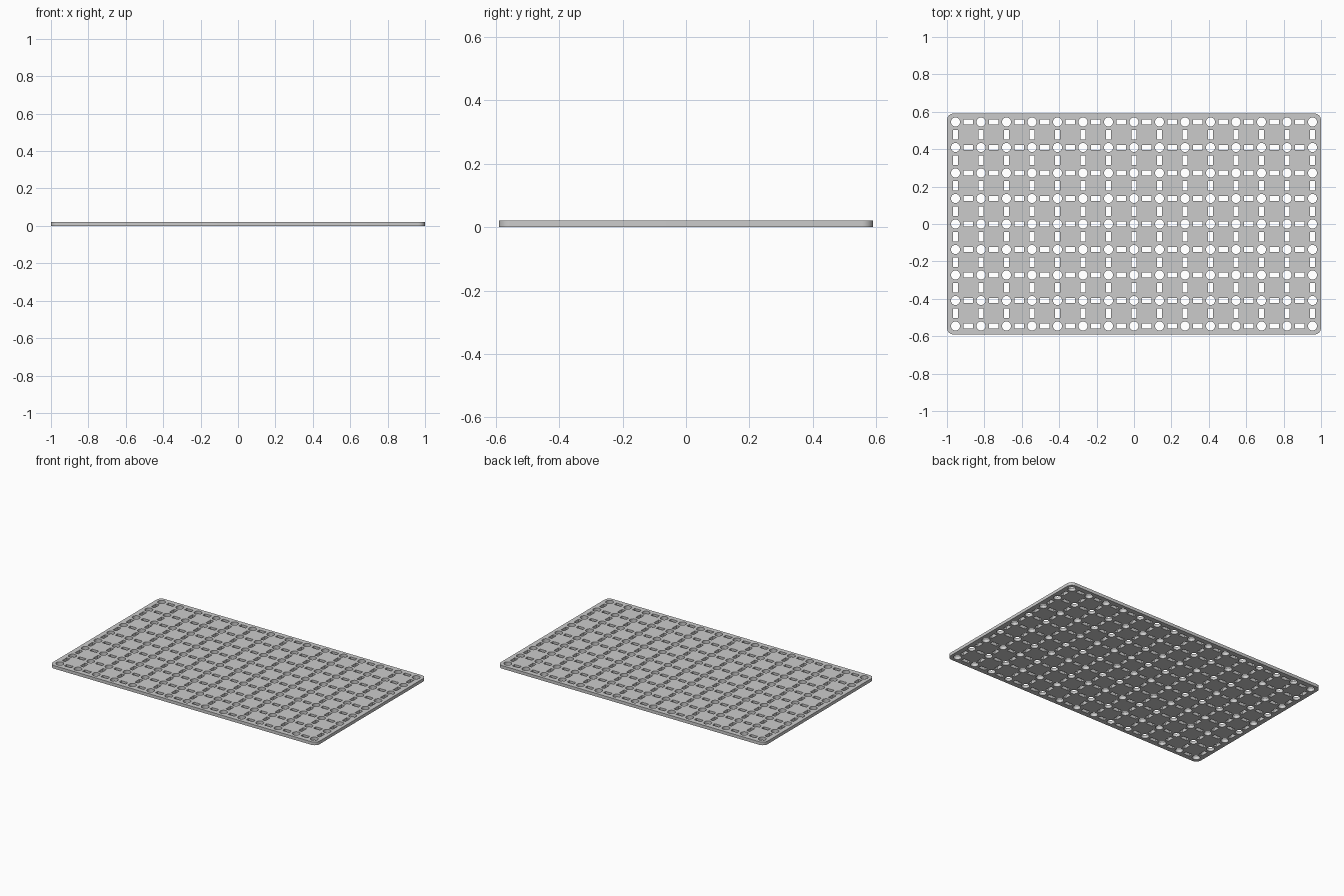
import bpy
from math import cos, sin, pi, radians
from mathutils import Vector
from mathutils.geometry import delaunay_2d_cdt

if "Cube" in bpy.data.objects:
    bpy.data.objects.remove(bpy.data.objects["Cube"])

PITCH = 1.5 / 11          # grid spacing of the round holes
NX, NY = 15, 9
HX, HY = 1.0, 0.591       # half size of the plate
THICK = 0.021
CORNER = 0.036
HOLE_R = 0.0245
SLOT_L, SLOT_W = 0.05, 0.025


def circle(cx, cy, r, n=24):
    return [(cx + r * cos(2 * pi * i / n), cy + r * sin(2 * pi * i / n)) for i in range(n)]


def rect(cx, cy, w, h):
    return [(cx + sx * w / 2, cy + sy * h / 2) for sx, sy in ((-1, -1), (1, -1), (1, 1), (-1, 1))]


def rounded_rect(hx, hy, r, n=8):
    pts = []
    for k, (sx, sy) in enumerate(((1, 1), (-1, 1), (-1, -1), (1, -1))):
        for i in range(n + 1):
            a = (k + i / n) * pi / 2
            pts.append((sx * (hx - r) + r * cos(a), sy * (hy - r) + r * sin(a)))
    return pts


# Outline first, then every round hole and the slots between neighbours
loops = [rounded_rect(HX, HY, CORNER)]
for i in range(NX):
    for j in range(NY):
        x = (i - (NX - 1) / 2) * PITCH
        y = (j - (NY - 1) / 2) * PITCH
        loops.append(circle(x, y, HOLE_R))
        if i < NX - 1:
            loops.append(rect(x + PITCH / 2, y, SLOT_L, SLOT_W))
        if j < NY - 1:
            loops.append(rect(x, y + PITCH / 2, SLOT_W, SLOT_L))

points, edges, owner = [], [], []
for k, loop in enumerate(loops):
    base, n = len(points), len(loop)
    points += [Vector(p) for p in loop]
    edges += [(base + i, base + (i + 1) % n) for i in range(n)]
    owner += [k] * n

# Triangulate the sheet, dropping the triangles that lie inside a hole
verts, _, tris, orig, _, _ = delaunay_2d_cdt(points, edges, [], 0, 1e-6)
loop_of = [owner[o[0]] if o else -1 for o in orig]


def is_solid(face):
    ids = {loop_of[v] for v in face}
    return len(ids) > 1 or 0 in ids


mesh = bpy.data.meshes.new("perforated_plate")
mesh.from_pydata([(v.x, v.y, 0) for v in verts], [], [f for f in tris if is_solid(f)])
plate = bpy.data.objects.new("perforated_plate", mesh)
bpy.context.collection.objects.link(plate)
bpy.context.view_layer.objects.active = plate
plate.select_set(True)

# Thicken upward from z = 0
solid = plate.modifiers.new("thickness", 'SOLIDIFY')
solid.thickness = THICK
solid.offset = 1
bpy.ops.object.modifier_apply(modifier=solid.name)
bpy.ops.object.shade_smooth_by_angle(angle=radians(30))
